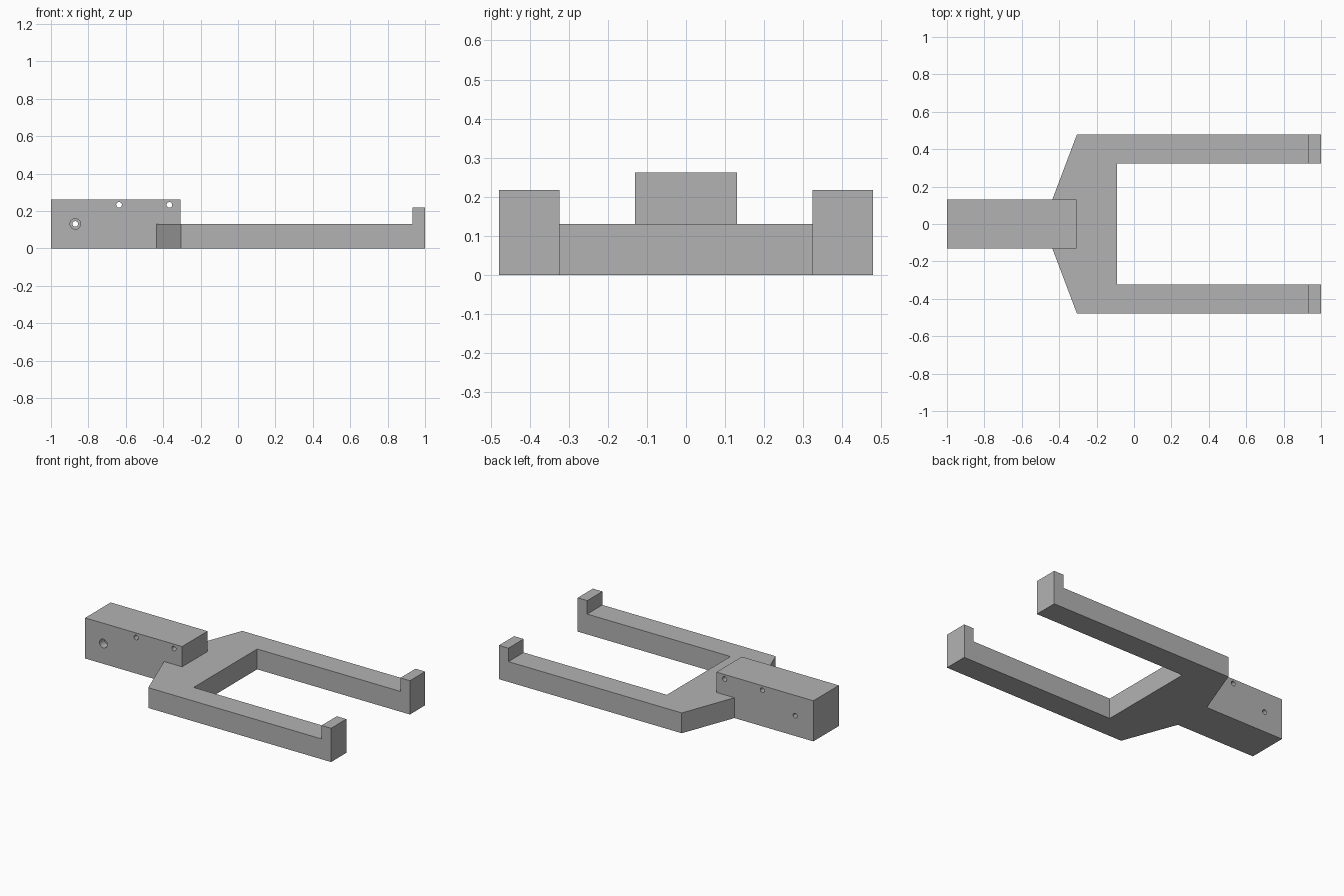
import bpy
import bmesh
from math import radians
from mathutils import Vector

cube = bpy.data.objects.get("Cube")
if cube:
    bpy.data.objects.remove(cube, do_unlink=True)

grey = bpy.data.materials.new("plain grey")
grey.use_nodes = True
colour = (0.45, 0.45, 0.45, 1)
grey.diffuse_color = colour
grey.node_tree.nodes["Principled BSDF"].inputs["Base Color"].default_value = colour


def finish(name, bm):
    bmesh.ops.recalc_face_normals(bm, faces=bm.faces)
    mesh = bpy.data.meshes.new(name)
    bm.to_mesh(mesh)
    bm.free()
    mesh.materials.append(grey)
    obj = bpy.data.objects.new(name, mesh)
    bpy.context.collection.objects.link(obj)
    return obj


def extrude_up(bm, faces, height):
    result = bmesh.ops.extrude_face_region(bm, geom=faces)
    verts = [v for v in result["geom"] if isinstance(v, bmesh.types.BMVert)]
    bmesh.ops.translate(bm, verts=verts, vec=(0, 0, height))


def prism(outline, height):
    bm = bmesh.new()
    face = bm.faces.new([bm.verts.new((x, y, 0)) for x, y in outline])
    extrude_up(bm, [face], height)
    # Keep a bottom cap whether or not the extrusion kept the first face
    bmesh.ops.holes_fill(bm, edges=[e for e in bm.edges if e.is_boundary])
    bmesh.ops.recalc_face_normals(bm, faces=bm.faces)
    return bm


# Fork: a mirrored outline, with raised lips at the tips of both arms
THICK, LIP_X = 0.131, 0.932
half = [(-0.437, 0.13), (-0.305, 0.479), (1, 0.479), (1, 0.324), (-0.09, 0.324)]
outline = half + [(x, -y) for x, y in reversed(half)]
bm = prism(outline, THICK)
bmesh.ops.bisect_plane(bm, geom=bm.verts[:] + bm.edges[:] + bm.faces[:],
                       plane_co=(LIP_X, 0, 0), plane_no=(1, 0, 0))
tips = [f for f in bm.faces if abs(f.normal.z) > 0.9
        and f.calc_center_median().z > THICK / 2
        and f.calc_center_median().x > LIP_X]
extrude_up(bm, tips, 0.087)
finish("fork", bm)

# Handle block
bm = prism([(-1, -0.13), (-0.308, -0.13), (-0.308, 0.13), (-1, 0.13)], 0.262)
handle = finish("handle", bm)


# Cross holes drilled through the handle
def drill(name, x, z, radius, y0, y1):
    bpy.ops.mesh.primitive_cylinder_add(
        vertices=32, radius=radius, depth=y1 - y0,
        location=Vector((x, (y0 + y1) / 2, z)), rotation=(radians(90), 0, 0))
    cutter = bpy.context.object
    cutter.name = name
    cutter.data.materials.append(grey)
    cutter.hide_render = True
    cutter.hide_viewport = True
    cutter.display_type = 'WIRE'
    mod = handle.modifiers.new(name, 'BOOLEAN')
    mod.operation = 'DIFFERENCE'
    mod.solver = 'EXACT'
    mod.object = cutter
    return cutter


cutters = [
    drill("pivot_hole_cutter", -0.87, 0.131, 0.015, -0.2, 0.2),
    drill("pivot_counterbore_cutter", -0.87, 0.131, 0.028, -0.2, -0.08),
    drill("rear_pin_hole_cutter", -0.636, 0.233, 0.015, -0.2, 0.2),
    drill("front_pin_hole_cutter", -0.367, 0.233, 0.015, -0.2, 0.2),
]

# Apply the drilled holes and remove the cutters
bpy.context.view_layer.update()
drilled = bpy.data.meshes.new_from_object(
    handle.evaluated_get(bpy.context.evaluated_depsgraph_get()))
handle.modifiers.clear()
handle.data = drilled
for cutter in cutters:
    bpy.data.objects.remove(cutter, do_unlink=True)

# Smooth hole walls with sharp block edges
bpy.ops.object.select_all(action='DESELECT')
handle.select_set(True)
bpy.context.view_layer.objects.active = handle
bpy.ops.object.shade_smooth_by_angle(angle=radians(30))
